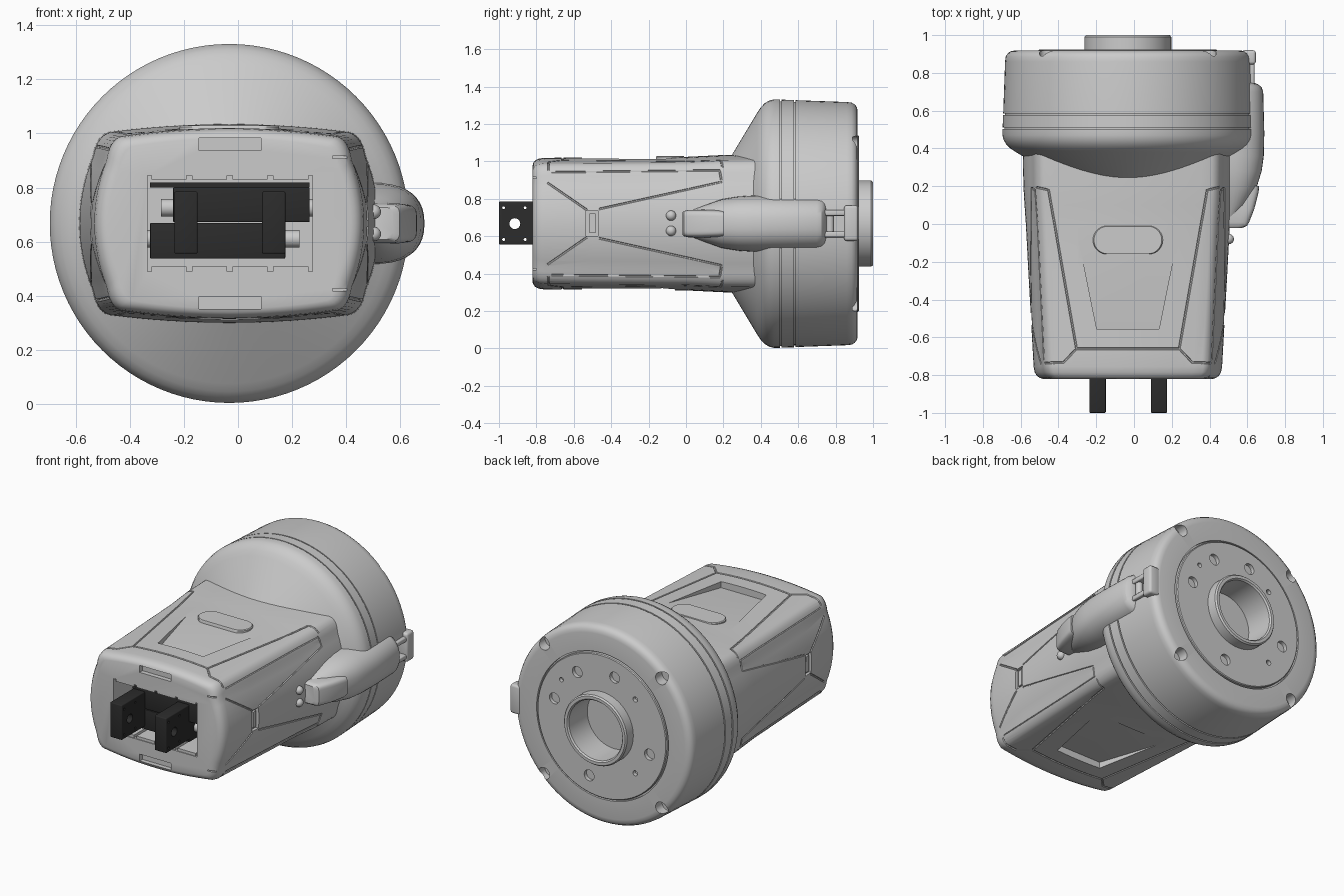
import bpy, bmesh, math
from math import sin, cos, pi, radians
from mathutils import Vector, Matrix
from mathutils.bvhtree import BVHTree

if "Cube" in bpy.data.objects:
    bpy.data.objects.remove(bpy.data.objects["Cube"])

CX, CZ = -0.0325, 0.667


def material(name, v):
    m = bpy.data.materials.new(name)
    m.diffuse_color = (v, v, v, 1)
    m.use_nodes = True
    m.node_tree.nodes["Principled BSDF"].inputs["Base Color"].default_value = m.diffuse_color
    return m


BLACK, STEEL = material("black_metal", 0.025), material("steel", 0.6)


def finish(name, bm, mat=None):
    bmesh.ops.recalc_face_normals(bm, faces=bm.faces)
    me = bpy.data.meshes.new(name)
    bm.to_mesh(me)
    bm.free()
    ob = bpy.data.objects.new(name, me)
    bpy.context.collection.objects.link(ob)
    if mat:
        me.materials.append(mat)
    return ob


def loft(name, rings, mat=None):
    bm = bmesh.new()
    vs = [[bm.verts.new(p) for p in r] for r in rings]
    n = len(vs[0])
    for a, b in zip(vs, vs[1:]):
        for i in range(n):
            j = (i + 1) % n
            bm.faces.new((a[i], a[j], b[j], b[i]))
    bm.faces.new(vs[0])
    bm.faces.new(vs[-1])
    return finish(name, bm, mat)


def lathe(name, profile, mat=None, n=96):
    return loft(name, [[(CX + r * cos(2 * pi * i / n), y, CZ + r * sin(2 * pi * i / n))
                        for i in range(n)] for y, r in profile], mat)


def box(name, x, y, z, mat=None, bevel=0):
    bm = bmesh.new()
    bmesh.ops.create_cube(bm, size=1)
    for v in bm.verts:
        v.co = [(a[0] + a[1]) / 2 + c * (a[1] - a[0]) for a, c in zip((x, y, z), v.co)]
    if bevel:
        bmesh.ops.bevel(bm, geom=bm.edges[:], offset=bevel, segments=3, profile=0.5, affect='EDGES')
    return finish(name, bm, mat)


def rod(name, a, b, r, mat=None, n=24):
    a, b = Vector(a), Vector(b)
    bm = bmesh.new()
    rot = (b - a).to_track_quat('Z', 'Y').to_matrix().to_4x4()
    bmesh.ops.create_cone(bm, cap_ends=True, segments=n, radius1=r, radius2=r, depth=(b - a).length,
                          matrix=Matrix.Translation((a + b) / 2) @ rot)
    return finish(name, bm, mat)


def cut(ob, cutter):
    m = ob.modifiers.new("cut", 'BOOLEAN')
    m.operation, m.solver, m.object = 'DIFFERENCE', 'EXACT', cutter
    with bpy.context.temp_override(object=ob, active_object=ob, selected_objects=[ob]):
        bpy.ops.object.modifier_apply(modifier=m.name)
    bpy.data.objects.remove(cutter)


# Gripper housing: lofted barrel-sided cross-sections
def section(y, w, h):
    q = [(0.8 * w * t / 8, h - 0.03 * (t / 8) ** 2) for t in range(8)]
    p = [(0.8 * w, h - 0.03), (0.885 * w, h - 0.042), (0.91 * w, h - 0.12)]
    for k in range(7):
        t = k / 6
        q.append(tuple((1 - t) ** 2 * p[0][i] + 2 * t * (1 - t) * p[1][i] + t * t * p[2][i] for i in (0, 1)))
    q += [(w - 0.09 * w * (1 - k / 7) ** 2, (h - 0.12) * (1 - k / 7)) for k in range(1, 8)]
    half = q + [(x, -z) for x, z in q[-2::-1]]
    full = half + [(-x, z) for x, z in half[-2:0:-1]]
    return [(CX + x, y, CZ + z) for x, z in full]


rows = [(-.82, .45, .315), (-.815, .466, .328), (-.805, .481, .339), (-.785, .493, .348), (-.755, .499, .352),
        (-.5, .513, .353), (-.25, .527, .355), (0, .54, .357), (.1, .547, .362), (.2, .553, .367), (.45, .557, .37)]
housing = loft("gripper_housing", [section(*r) for r in rows])
bm = bmesh.new()
bm.from_mesh(housing.data)
tree = BVHTree.FromBMesh(bm)
bm.free()


def groove(points, axis, sign):
    """Panel seam: tube laid on the surface, found by casting along axis."""
    d = Vector((0, 0, 0))
    d[axis] = -sign
    path = []
    for (a, b), (c, e) in zip(points, points[1:]):
        for k in range(6):
            u, v = a + (c - a) * k / 6, b + (e - b) * k / 6
            path.append((u, v))
    path.append(points[-1])
    hits = []
    for u, v in path:
        o = Vector((u, v, CZ + 2 * sign)) if axis == 2 else Vector((2 * sign, u, v))
        h = tree.ray_cast(o, d)[0]
        if h:
            hits.append(h)
    rings = []
    for i, p in enumerate(hits):
        t = (hits[min(i + 1, len(hits) - 1)] - hits[max(i - 1, 0)]).normalized()
        s = t.cross(d).normalized()
        n = s.cross(t)
        rings.append([p + 0.006 * (s * cos(k * pi / 3) + n * sin(k * pi / 3)) for k in range(6)])
    cut(housing, loft("seam_cutter", rings))


# Panel seams, sloped recesses and front notches
for s in (1, -1):
    # tapered recess, deepest toward the jaws
    bot = [(-.165, -.555, .308), (.165, -.555, .308), (.265, -.06, .351), (-.265, -.06, .351)]
    cut(housing, loft("recess_cutter", [[(CX + x, y, CZ + s * z) for x, y, z in bot],
                                        [(CX + x, y, CZ + s * .42) for x, y, z in bot]]))
    groove([(-.305, -.66), (.24, -.66)], 2, s)
    for m in (1, -1):
        groove([(CX + m * x, y) for x, y in
                ((.485, .195), (.42, .18), (.272, -.66), (.34, -.732), (.44, -.736))], 2, s)
        for line in (((-.465, .078), (.19, .223), (.18, .285), (-.72, .275)), ((-.74, .218), (-.53, .073))):
            groove([(y, CZ + s * z) for y, z in line], 0, m)
    cut(housing, box("notch_cutter", (-.145, .085), (-.9, -.79), sorted((CZ + s * .27, CZ + s * .316))))
    cut(housing, box("slot_cutter", (.35, .43), (-.9, -.8), (CZ + s * .245 - .004, CZ + s * .245 + .004)))
    # side catch windows
    x0, x1 = sorted((CX + s * .49, CX + s * .6))
    cut(housing, box("catch_cutter", (x0, x1), (-.535, -.47), (.602, .738)))
    box("side_catch", sorted((CX + s * .46, CX + s * .505)), (-.515, -.485), (.618, .722))
cut(housing, box("cavity_cutter", (-.335, .275), (-.95, -.55), (.49, .845)))

# Name-plate blank
pts = [(.11 * (1 if cos(a) > 0 else -1) + .075 * cos(a), .075 * sin(a))
       for a in [2 * pi * (i + .5) / 40 for i in range(40)]]
loft("oval_plate", [[(CX + x * k, -.085 + y * k, z) for x, y in pts]
                    for k, z in ((1, .99), (1, 1.024), (.97, 1.029))])

# Jaw mechanism inside the front opening
box("upper_carriage", (-.24, .265), (-.76, -.57), (.672, .80), BLACK, .004)
box("lower_carriage", (-.325, .175), (-.76, -.57), (.537, .669), BLACK, .004)
box("rear_bar", (-.325, .265), (-.70, -.57), (.80, .818), BLACK)
for z, x0, x1 in ((.725, -.285, .275), (.61, -.335, .228)):
    rod("guide_rod", (x0, -.68, z), (x1, -.68, z), .032, STEEL)
for z in (.838, .499):
    for i in range(4):
        x = -.255 + i * .15
        box("rail_tab", (x - .065, x + .065), (-.815, -.6), (z - .009, z + .009))
for i, x in enumerate((-.1925, .1325)):
    jaw = box("jaw_finger", (x - .043, x + .043), (-1, -.74), (.555, .785), BLACK, .006)
    cut(jaw, rod("bore_cutter", (x - .1, -.915, CZ), (x + .1, -.915, CZ), .029))
    for dy, dz in ((-.06, .085), (.055, -.085), (-.06, -.085), (.055, .085)):
        cut(jaw, rod("bore_cutter", (x - .1, -.915 + dy, CZ + dz), (x + .1, -.915 + dy, CZ + dz), .008, n=12))

# Round head with cone, two band grooves and hollow back
head = lathe("round_head", [
    (.22, .325), (.38, .592), (.40, .622), (.42, .643), (.445, .658), (.47, .664), (.502, .664), (.502, .654),
    (.51, .654), (.51, .663), (.577, .661), (.577, .651), (.585, .651), (.585, .66), (.86, .65), (.885, .647),
    (.902, .638), (.914, .622), (.918, .60), (.918, .482), (.90, .482), (.90, .3), (.58, .25)])
flange = lathe("mounting_flange", [
    (.80, .472), (.92, .472), (.925, .467), (.925, .23), (.99, .23), (1, .222), (1, .203), (.99, .195), (.62, .192)],
    STEEL)


def drill(ob, deg, rad, r, y):
    x, z = CX + rad * cos(radians(deg)), CZ + rad * sin(radians(deg))
    cut(ob, rod("drill_cutter", (x, y, z), (x, 1.1, z), r))


for a in (15, 60, 105, 195, 285):
    drill(flange, a, .36, .036, .86)
for a in (45, 135, 225, 315):
    if a != 45:
        drill(flange, a, .345, .017, .87)
    drill(head, a, .605, .04, .85)
drill(flange, 38, .375, .015, .87)
cut(head, box("clip_pocket_cutter", (.56, .8), (.75, .87), (.595, .74)))


# Side release lever
def oval(y, xo, hz, e=2.4, x0=.50, n=40):
    f = lambda c: math.copysign(abs(c) ** (2 / e), c)
    return [(x0 + (xo - x0) * f(cos(2 * pi * i / n)), y, CZ + hz * f(sin(2 * pi * i / n))) for i in range(n)]


loft("release_lever", [oval(*r) for r in (
    (.04, .545, .075), (.10, .60, .098), (.19, .648, .13), (.28, .676, .145), (.36, .687, .15), (.48, .69, .15),
    (.70, .684, .147), (.725, .675, .143), (.74, .655, .138), (.75, .63, .13))])
loft("lever_tip", [oval(y, x, h, 6) for y, x, h in (
    (-.02, .575, .06), (-.01, .598, .068), (.01, .61, .073), (.08, .637, .075), (.17, .66, .073), (.20, .662, .07))])
# Latch hook over the head's rear rim
box("latch_hook", (.57, .645), (.845, .92), (.575, .765), None, .015)
for z in (.61, .725):
    box("latch_arm", (.58, .637), (.72, .87), (z - .016, z + .016), None, .008)
rod("latch_pin", (.605, .77, .60), (.605, .77, .735), .022)

# Two domed indicator buttons
for z in (.628, .71):
    bm = bmesh.new()
    bmesh.ops.create_uvsphere(bm, u_segments=24, v_segments=12, radius=.027,
                              matrix=Matrix.Translation((.502, -.08, z)))
    finish("indicator_button", bm)

# Smooth shading with crisp edges
for ob in bpy.context.scene.objects:
    ob.select_set(True)
bpy.context.view_layer.objects.active = housing
bpy.ops.object.shade_smooth_by_angle(angle=radians(30))
